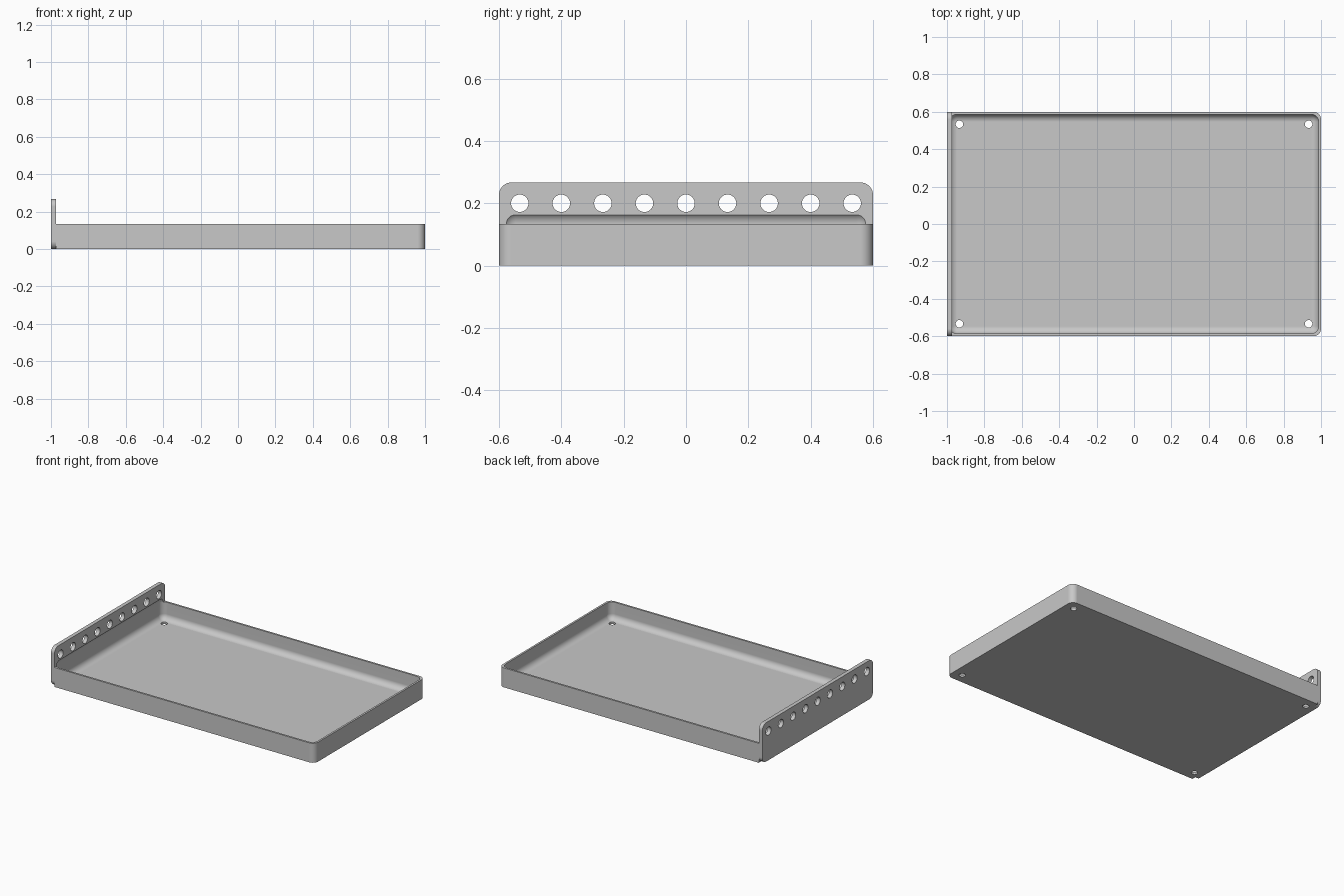
import bpy, bmesh, math
from mathutils import Matrix, Vector

cube = bpy.data.objects.get("Cube")
if cube:
    bpy.data.objects.remove(cube, do_unlink=True)

MM = 2 / 150          # one design unit
R = 3 * MM            # common fillet radius
X, Y = 75 * MM, 45 * MM
PLATE_X = -X + 2 * MM

grey = bpy.data.materials.new("light_grey")
grey.use_nodes = True
GREY = (0.58, 0.58, 0.58, 1)
grey.diffuse_color = GREY
grey.node_tree.nodes["Principled BSDF"].inputs["Base Color"].default_value = GREY


def finish(name, bm):
    bmesh.ops.recalc_face_normals(bm, faces=bm.faces)
    mesh = bpy.data.meshes.new(name)
    bm.to_mesh(mesh)
    bm.free()
    mesh.materials.append(grey)
    ob = bpy.data.objects.new(name, mesh)
    bpy.context.collection.objects.link(ob)
    return ob


def rounded_box(name, lo, hi, pick):
    """Box from lo to hi, with the edges chosen by pick(direction, middle) rounded."""
    lo, hi = Vector(lo), Vector(hi)
    bm = bmesh.new()
    bmesh.ops.create_cube(bm, size=1)
    for v in bm.verts:
        v.co = Vector(hi[i] if v.co[i] > 0 else lo[i] for i in range(3))
    edges = []
    for e in bm.edges:
        a, b = e.verts[0].co, e.verts[1].co
        if pick((a - b).normalized(), (a + b) / 2):
            edges.append(e)
    bmesh.ops.bevel(bm, geom=edges, offset=R, offset_type='OFFSET',
                    segments=10, profile=0.5, affect='EDGES')
    return finish(name, bm)


def drills(name, centres, radius, depth, turn):
    """A row of cylinders used as one cutter."""
    bm = bmesh.new()
    for c in centres:
        bmesh.ops.create_cone(bm, cap_ends=True, segments=40, radius1=radius,
                              radius2=radius, depth=depth,
                              matrix=Matrix.Translation(c) @ turn)
    return finish(name, bm)


def combine(ob, other, operation):
    mod = ob.modifiers.new(operation.lower(), 'BOOLEAN')
    mod.operation, mod.object, mod.solver = operation, other, 'EXACT'
    bpy.context.view_layer.objects.active = ob
    bpy.ops.object.modifier_apply(modifier=mod.name)
    bpy.data.objects.remove(other, do_unlink=True)


# Tray block: rounded upright corners at the free end only
tray = rounded_box("tray", (PLATE_X, -Y, 0), (X, Y, 10 * MM),
                   lambda d, m: abs(d.z) > 0.9 and m.x > 0)

# Mounting plate: all four corners rounded
plate = rounded_box("mounting_plate", (-X, -Y, 0), (PLATE_X, Y, 20 * MM),
                    lambda d, m: abs(d.x) > 0.9)
combine(tray, plate, 'UNION')

# Hollow: fully rounded box that bites slightly into the plate
hollow = rounded_box("hollow_cutter", (-X + MM, -Y + MM, MM),
                     (X - MM, Y - MM, 13 * MM), lambda d, m: True)
combine(tray, hollow, 'DIFFERENCE')

# Row of holes through the plate
row = [(-X + MM, i * 10 * MM, 15 * MM) for i in range(-4, 5)]
combine(tray, drills("plate_hole_cutter", row, 2.1 * MM, 6 * MM,
                     Matrix.Rotation(math.pi / 2, 4, 'Y')), 'DIFFERENCE')

# Screw holes in the floor corners
corners = [(sx * 70 * MM, sy * 40 * MM, MM) for sx in (-1, 1) for sy in (-1, 1)]
combine(tray, drills("floor_hole_cutter", corners, 1.5 * MM, 6 * MM,
                     Matrix.Identity(4)), 'DIFFERENCE')

# Smooth fillets, crisp edges, flat large faces
tray.data.materials.clear()
tray.data.materials.append(grey)
for p in tray.data.polygons:
    p.material_index = 0
bpy.ops.object.select_all(action='DESELECT')
tray.select_set(True)
bpy.context.view_layer.objects.active = tray
bpy.ops.object.shade_smooth_by_angle(angle=math.radians(30))
weighted = tray.modifiers.new("flat_faces", 'WEIGHTED_NORMAL')
weighted.keep_sharp = True
